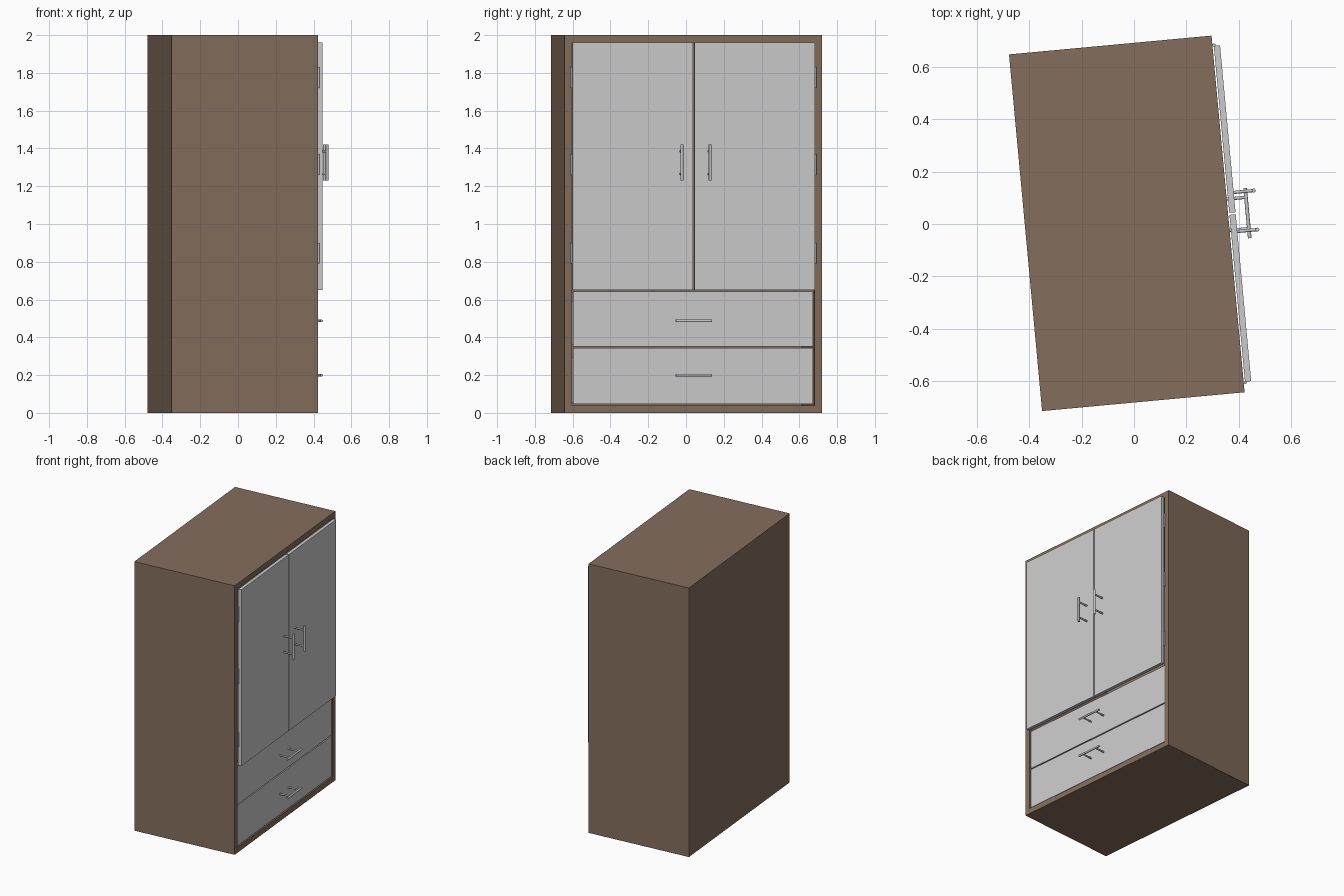
import bpy, bmesh, math
from mathutils import Matrix, Vector

if "Cube" in bpy.data.objects:
    bpy.data.objects.remove(bpy.data.objects["Cube"])

# The whole wardrobe is turned slightly; parts are laid out in its own frame (front = +x)
PLACE = Matrix.Translation((-0.0275, 0.0025, 0)) @ Matrix.Rotation(math.radians(5.3), 4, 'Z')


def material(name, rgb):
    m = bpy.data.materials.new(name)
    m.diffuse_color = (*rgb, 1)
    m.use_nodes = True
    m.node_tree.nodes["Principled BSDF"].inputs["Base Color"].default_value = m.diffuse_color
    return m


WOOD = material("brown_wood", (0.23, 0.155, 0.107))
PANEL = material("light_grey_panel", (0.60, 0.60, 0.60))
METAL = material("grey_metal", (0.56, 0.56, 0.56))


def add_box(bm, lo, hi):
    lo, hi = Vector(lo), Vector(hi)
    m = Matrix.Translation((lo + hi) / 2) @ Matrix.Diagonal((*(hi - lo), 1))
    bmesh.ops.create_cube(bm, size=1, matrix=m)


def add_rod(bm, a, b, r, sides=16):
    a, b = Vector(a), Vector(b)
    rot = (b - a).to_track_quat('Z', 'Y').to_matrix().to_4x4()
    bmesh.ops.create_cone(bm, cap_ends=True, segments=sides, radius1=r, radius2=r,
                          depth=(b - a).length, matrix=Matrix.Translation((a + b) / 2) @ rot)


def finish(name, bm, mat, smooth=False):
    me = bpy.data.meshes.new(name)
    bm.to_mesh(me)
    bm.free()
    ob = bpy.data.objects.new(name, me)
    bpy.context.collection.objects.link(ob)
    me.materials.append(mat)
    ob.matrix_world = PLACE
    if smooth:
        bpy.ops.object.select_all(action='DESELECT')
        ob.select_set(True)
        bpy.context.view_layer.objects.active = ob
        bpy.ops.object.shade_smooth_by_angle()


X, Y, H, T = 0.389, 0.685, 2.0, 0.04   # half depth, half width, height, wall

# Carcass: one box whose front is inset and pushed inwards
bm = bmesh.new()
add_box(bm, (-X, -Y, 0), (X, Y, H))
bm.normal_update()
front = max(bm.faces, key=lambda f: f.normal.x)
bmesh.ops.inset_region(bm, faces=[front], thickness=T, use_even_offset=True)
inner = bmesh.ops.extrude_discrete_faces(bm, faces=[front])["faces"][0]
bmesh.ops.translate(bm, verts=inner.verts, vec=(-2 * X + 0.03, 0, 0))
bmesh.ops.recalc_face_normals(bm, faces=bm.faces)
finish("carcass", bm, WOOD)

# Shelf between hanging space and drawers
bm = bmesh.new()
add_box(bm, (-X + 0.02, -Y + T, 0.635), (0.355, Y - T, 0.655))
finish("shelf", bm, WOOD)

# Doors with hinges and upright bar handles
for side, word in ((-1, "left"), (1, "right")):
    bm = bmesh.new()
    ya, yb = sorted((side * 0.004, side * 0.645))
    add_box(bm, (0.394, ya, 0.65), (0.418, yb, 1.96))
    finish(word + "_door", bm, PANEL)

    bm = bmesh.new()
    for z in (0.845, 1.315, 1.775):
        add_rod(bm, (0.395, side * 0.648, z - 0.055), (0.395, side * 0.648, z + 0.055), 0.006)
    finish(word + "_hinges", bm, METAL, True)

    bm = bmesh.new()
    y = 0.005 + side * 0.075
    add_rod(bm, (0.495, y, 1.23), (0.495, y, 1.42), 0.0075)
    for z in (1.265, 1.385):
        add_rod(bm, (0.417, y, z), (0.495, y, z), 0.006)
    finish(word + "_door_handle", bm, METAL, True)

# Drawers: front panel, box behind it, and a level bar handle
for word, z0, z1, zh in (("lower", 0.046, 0.344, 0.20), ("upper", 0.352, 0.643, 0.487)):
    bm = bmesh.new()
    add_box(bm, (0.362, -0.638, z0), (0.384, 0.638, z1))
    finish(word + "_drawer_front", bm, PANEL)

    bm = bmesh.new()
    zt = z1 - 0.05
    add_box(bm, (-0.33, -0.62, z0 + 0.01), (0.362, 0.62, z0 + 0.025))
    add_box(bm, (-0.345, -0.62, z0 + 0.01), (-0.33, 0.62, zt))
    for s in (-1, 1):
        add_box(bm, (-0.33, min(s * 0.605, s * 0.62), z0 + 0.025),
                (0.362, max(s * 0.605, s * 0.62), zt))
    finish(word + "_drawer_box", bm, PANEL)

    bm = bmesh.new()
    add_rod(bm, (0.463, -0.1, zh), (0.463, 0.093, zh), 0.007)
    for y in (-0.063, 0.057):
        add_rod(bm, (0.383, y, zh), (0.463, y, zh), 0.006)
    finish(word + "_drawer_handle", bm, METAL, True)
